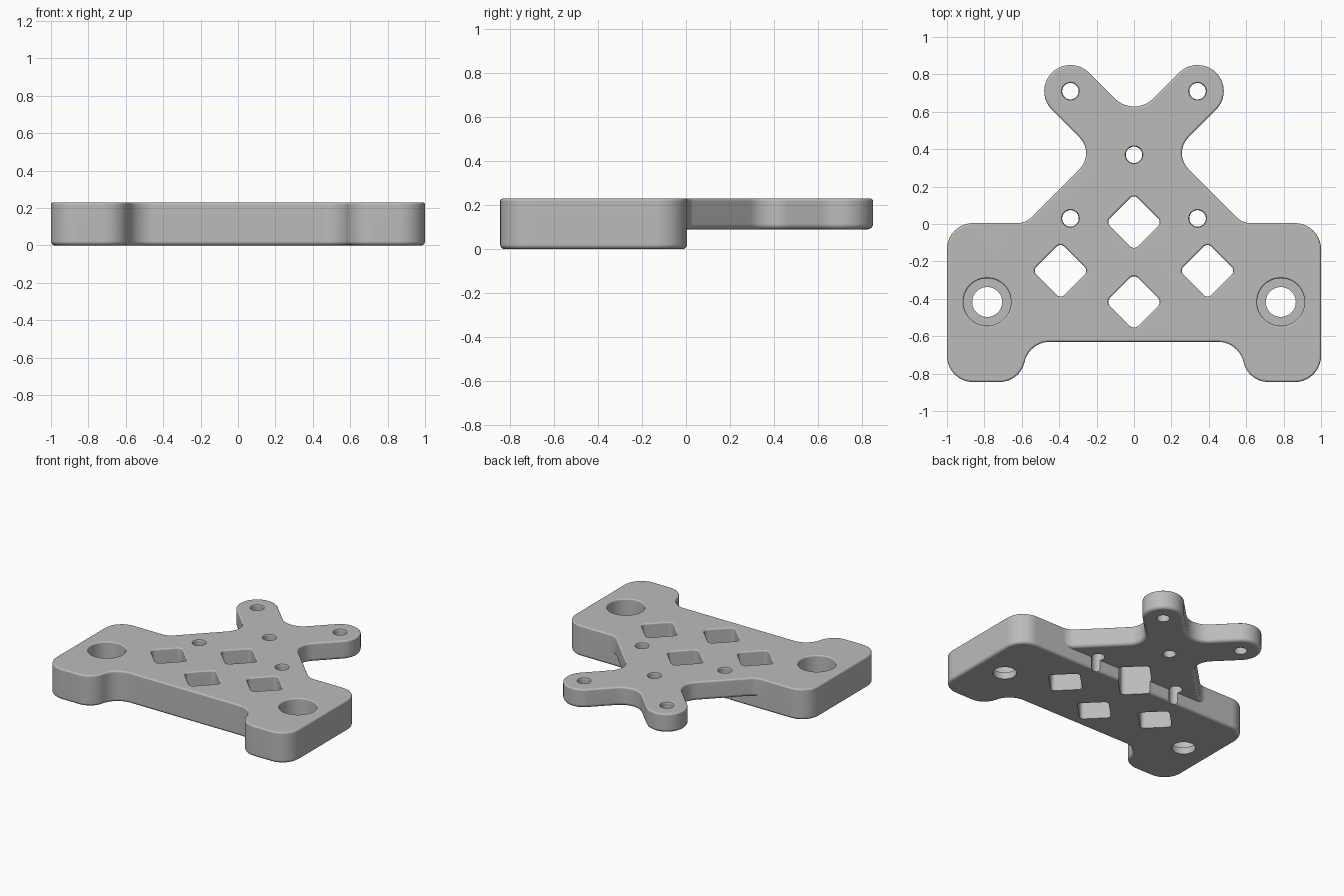
import bpy, bmesh, math
from mathutils import Vector

if "Cube" in bpy.data.objects:
    bpy.data.objects.remove(bpy.data.objects["Cube"])

TOP, STEP, BACK = 0.23, 0.09, 0.005


def rounded(corners, steps=10):
    """Closed counter-clockwise outline with a fillet radius at each (x, y, r) corner."""
    out = []
    for i, (x, y, r) in enumerate(corners):
        p = Vector((x, y))
        a = (Vector(corners[i - 1][:2]) - p).normalized()
        b = (Vector(corners[(i + 1) % len(corners)][:2]) - p).normalized()
        if r == 0:
            out.append(p)
            continue
        half = a.angle(b) / 2
        centre = p + (a + b).normalized() * r / math.sin(half)
        start = p + a * r / math.tan(half) - centre
        end = p + b * r / math.tan(half) - centre
        turn = math.atan2(start.cross(end), start.dot(end))
        for k in range(steps + 1):
            t, v = turn * k / steps, start
            q = centre + Vector((v.x * math.cos(t) - v.y * math.sin(t),
                                 v.x * math.sin(t) + v.y * math.cos(t)))
            if not out or (q - out[-1]).length > 0.002:
                out.append(q)
    return out


def mirrored(half):
    """Complete a right-hand half outline across x = 0."""
    return half + [(-x, y, r) for x, y, r in reversed(half) if x > 0]


def circle(x, y, r, n=40):
    return [Vector((x + r * math.cos(math.tau * k / n), y + r * math.sin(math.tau * k / n)))
            for k in range(n)]


def add_prism(bm, pts, rings):
    """Stack offset copies of an outline; rings are (outward offset, z)."""
    n = len(pts)
    miters = []
    for i in range(n):
        d1 = (pts[i] - pts[i - 1]).normalized()
        d2 = (pts[(i + 1) % n] - pts[i]).normalized()
        n1, n2 = Vector((d1.y, -d1.x)), Vector((d2.y, -d2.x))
        miters.append((n1 + n2) / (1 + n1.dot(n2)))
    loops = [[bm.verts.new((*(p + m * off), z)) for p, m in zip(pts, miters)]
             for off, z in rings]
    for lo, hi in zip(loops, loops[1:]):
        for i in range(n):
            j = (i + 1) % n
            bm.faces.new((lo[i], lo[j], hi[j], hi[i]))
    bm.faces.new(list(reversed(loops[0])))
    bm.faces.new(loops[-1])


def soft_rings(z0, z1, r0, r1, steps=4):
    """Ring profile with rounded bottom and top edges."""
    arc = [math.pi / 2 * k / steps for k in range(steps + 1)]
    low = [(r0 * (math.sin(t) - 1), z0 + r0 * (1 - math.cos(t))) for t in arc]
    high = [(r1 * (math.cos(t) - 1), z1 - r1 * (1 - math.sin(t))) for t in arc]
    return low + high


def to_object(name, bm):
    mesh = bpy.data.meshes.new(name)
    bm.to_mesh(mesh)
    bm.free()
    obj = bpy.data.objects.new(name, mesh)
    bpy.context.collection.objects.link(obj)
    return obj


def combine(target, tool, operation):
    mod = target.modifiers.new(operation.lower(), 'BOOLEAN')
    mod.operation, mod.object, mod.solver = operation, tool, 'EXACT'
    bpy.context.view_layer.objects.active = target
    bpy.ops.object.modifier_apply(modifier=mod.name)
    bpy.data.objects.remove(tool)


# Thick front block with two feet
block_half = [(0.56, -0.63, 0.138), (0.61, -0.845, 0.138),
              (1, -0.845, 0.14), (1, BACK, 0.14)]
bm = bmesh.new()
add_prism(bm, rounded(mirrored(block_half)), soft_rings(0, TOP, 0.022, 0.012))
bracket = to_object("mounting_bracket", bm)

# Thin rear plate with two diagonal arms, rooted inside the block
plate_half = [(0.63, -0.3, 0), (0.63, BACK, 0), (0.58, BACK, 0.1),
              (0.2065, 0.3785, 0.12), (0.538, 0.71, 0.1399),
              (0.34, 0.908, 0.1399), (0, 0.568, 0.145)]
bm = bmesh.new()
add_prism(bm, rounded(mirrored(plate_half)), soft_rings(STEP, TOP, 0.025, 0.012))
combine(bracket, to_object("arm_plate", bm), 'UNION')

# Openings, flared slightly at the top face
flare = [(0, -0.1), (0, TOP - 0.01), (0.003, TOP - 0.004), (0.01, TOP), (0.01, TOP + 0.1)]
bm = bmesh.new()
for x, y in [(0, 0.37), (0.34, 0.71), (-0.34, 0.71), (0.34, 0.03), (-0.34, 0.03)]:
    add_prism(bm, circle(x, y, 0.044), [(o * 0.4, z) for o, z in flare])
for x, y in [(0, 0.01), (0, -0.417), (0.393, -0.25), (-0.393, -0.25)]:
    d = 0.15
    diamond = [(x + d, y, 0.03), (x, y + d, 0.03), (x - d, y, 0.03), (x, y - d, 0.03)]
    add_prism(bm, rounded(diamond, 6), flare)
# Counterbored screw holes
for x in (-0.785, 0.785):
    add_prism(bm, circle(x, -0.417, 0.08, 56),
              [(0, -0.1), (0, 0.05)] + [(0.047 + o, max(z, 0.05)) for o, z in flare])
combine(bracket, to_object("openings", bm), 'DIFFERENCE')

# Plain grey finish
grey = bpy.data.materials.new("plain_grey")
grey.use_nodes = True
colour = (0.5, 0.5, 0.5, 1)
grey.diffuse_color = colour
grey.node_tree.nodes["Principled BSDF"].inputs["Base Color"].default_value = colour
bracket.data.materials.clear()
bracket.data.materials.append(grey)
for face in bracket.data.polygons:
    face.material_index = 0

# Smooth rounded edges, crisp openings
bpy.ops.object.select_all(action='DESELECT')
bracket.select_set(True)
bpy.context.view_layer.objects.active = bracket
bpy.ops.object.shade_smooth_by_angle(angle=math.radians(38))
weighted = bracket.modifiers.new("weighted_normals", 'WEIGHTED_NORMAL')
weighted.keep_sharp = True
